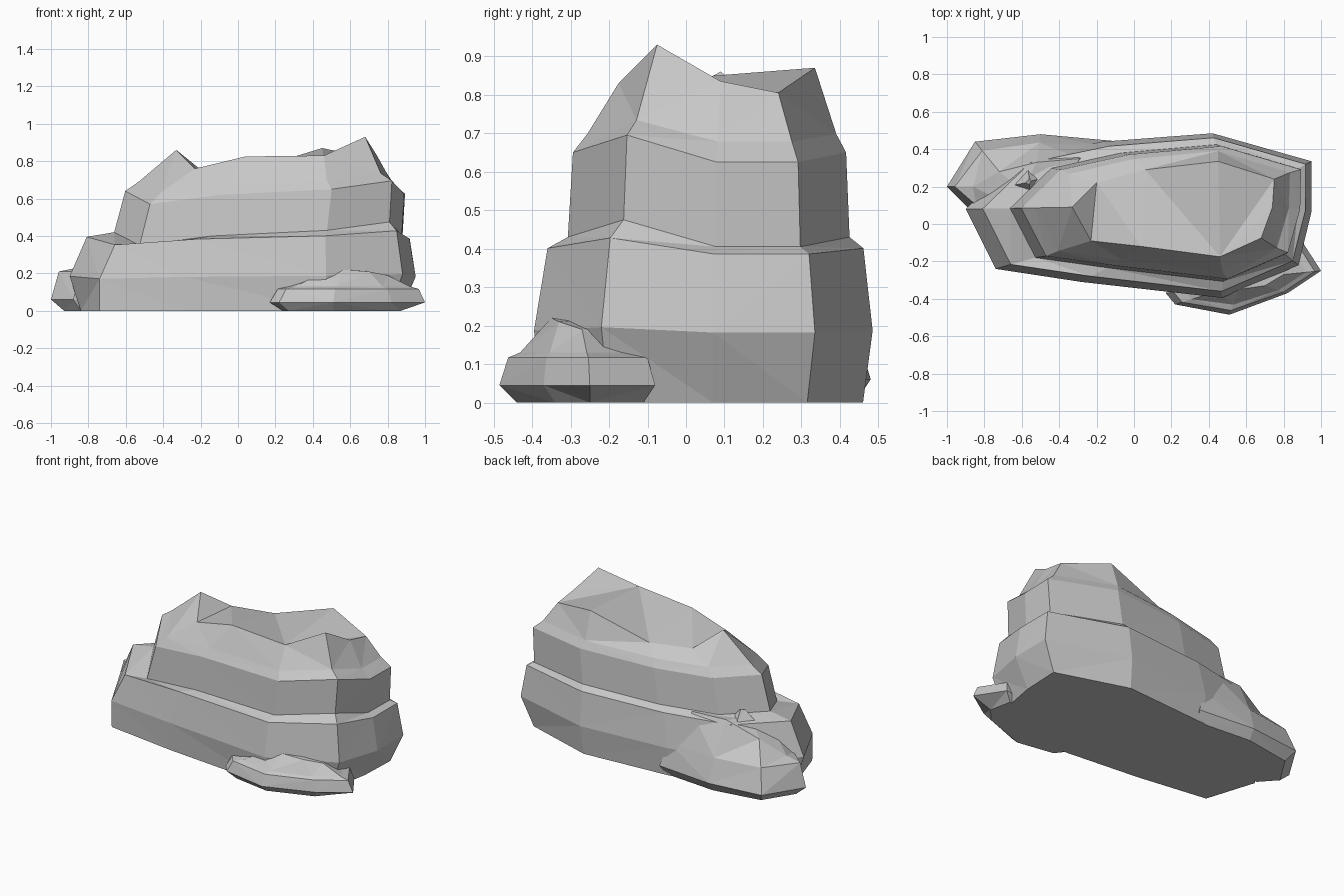
import bpy
import bmesh

default_cube = bpy.data.objects.get("Cube")
if default_cube:
    bpy.data.objects.remove(default_cube, do_unlink=True)

# Single stone colour
stone = bpy.data.materials.new("grey_stone")
stone.use_nodes = True
stone_colour = (0.57, 0.57, 0.57, 1.0)
stone.diffuse_color = stone_colour
stone.node_tree.nodes["Principled BSDF"].inputs["Base Color"].default_value = stone_colour


def build_rock(name, foot, outline, crown, layers, tilt=None, creases=()):
    """Loft stacked rings from the foot, over the wide outline, to the crown.

    Each layer is (inset towards crown, height, share of tilt, sideways shift);
    tilt raises or lowers each corner of the strata;
    creases are pairs of crown corners joined by an edge across the top.
    """
    tilt = tilt or [0.0] * len(outline)
    bm = bmesh.new()
    rings = [[bm.verts.new((x, y, 0)) for x, y in foot]]
    for inset, height, share, shift in layers:
        ring = []
        for (ox, oy), (cx, cy, cz), lift in zip(outline, crown, tilt):
            x = ox + (cx - ox) * inset + shift
            y = oy + (cy - oy) * inset
            ring.append(bm.verts.new((x, y, height + lift * share)))
        rings.append(ring)
    top = [bm.verts.new(corner) for corner in crown]
    rings.append(top)

    # Side walls and ledges
    count = len(outline)
    for lower, upper in zip(rings, rings[1:]):
        for i in range(count):
            j = (i + 1) % count
            bm.faces.new((lower[i], lower[j], upper[j], upper[i]))

    # Underside and faceted top
    bm.faces.new(list(reversed(rings[0])))
    bm.faces.new(top)
    for a, b in creases:
        shared = next(f for f in top[a].link_faces if top[b] in f.verts)
        bmesh.utils.face_split(shared, top[a], top[b])
    bmesh.ops.triangulate(bm, faces=bm.faces[:])
    bmesh.ops.recalc_face_normals(bm, faces=bm.faces[:])

    mesh = bpy.data.meshes.new(name)
    bm.to_mesh(mesh)
    bm.free()
    mesh.materials.append(stone)
    rock = bpy.data.objects.new(name, mesh)
    bpy.context.scene.collection.objects.link(rock)
    return rock


# Main boulder: two stepped strata below a sloping crown
build_rock(
    "main_boulder",
    foot=[(-.74, -.235), (-.28, -.3), (.46, -.37), (.81, -.2), (.86, .07),
          (.87, .315), (.41, .46), (-.17, .42), (-.6, .33), (-.84, .08)],
    outline=[(-.74, -.24), (-.28, -.31), (.47, -.395), (.88, -.22), (.95, .07),
             (.95, .335), (.42, .485), (-.17, .44), (-.62, .35), (-.9, .08)],
    crown=[(-.23, -.09, .76), (.04, -.12, .825), (.46, -.175, .83), (.68, -.075, .93),
           (.74, .09, .835), (.75, .24, .805), (.45, .335, .87), (.06, .29, .75),
           (-.2, .22, .755), (-.33, .09, .86)],
    layers=[(0, .185, .2, 0), (.16, .395, .6, 0), (.4, .42, 1, .01),
            (.46, .64, 1, .035), (.63, .69, .8, .01)],
    tilt=[-.07, -.02, .01, .055, -.015, -.015, .01, 0, 0, 0],
    creases=[(2, 4), (2, 5), (2, 6), (2, 7), (1, 7), (1, 8), (0, 8)],
)

# Low slab at the foot of the front
build_rock(
    "front_slab",
    foot=[(.24, -.36), (.27, -.4), (.51, -.44), (.79, -.34), (.87, -.25),
          (.84, -.11), (.6, -.12), (.34, -.2)],
    outline=[(.17, -.37), (.22, -.43), (.51, -.485), (.82, -.37), (1, -.25),
             (.89, -.08), (.6, -.1), (.3, -.2)],
    crown=[(.42, -.34, .19), (.44, -.36, .2), (.56, -.35, .22), (.7, -.33, .21),
           (.8, -.27, .19), (.77, -.2, .19), (.6, -.2, .22), (.43, -.26, .2)],
    layers=[(0, .045, 0, 0), (.17, .117, 0, 0), (.4, .13, 0, 0)],
)

# Sloping rubble against the back corner
build_rock(
    "back_rubble",
    foot=[(-.93, .2), (-.81, .39), (-.5, .44), (-.14, .41), (-.25, .25),
          (-.6, .1), (-.84, .1)],
    outline=[(-1, .2), (-.85, .44), (-.5, .48), (-.12, .445), (-.22, .25),
             (-.6, .1), (-.88, .08)],
    crown=[(-.86, .2, .23), (-.72, .28, .33), (-.52, .33, .42), (-.29, .35, .42),
           (-.35, .25, .41), (-.6, .18, .4), (-.76, .15, .3)],
    layers=[(0, .06, 0, 0), (.3, .21, 0, 0)],
)

# Little pointed shard on the ledge
build_rock(
    "ledge_shard",
    foot=[(-.64, .2), (-.56, .3), (-.5, .25), (-.55, .15)],
    outline=[(-.68, .2), (-.57, .32), (-.47, .25), (-.55, .14)],
    crown=[(-.58, .22, .46), (-.56, .24, .465), (-.55, .23, .46), (-.56, .21, .455)],
    layers=[(0, .35, 0, 0), (.4, .4, 0, 0)],
)
